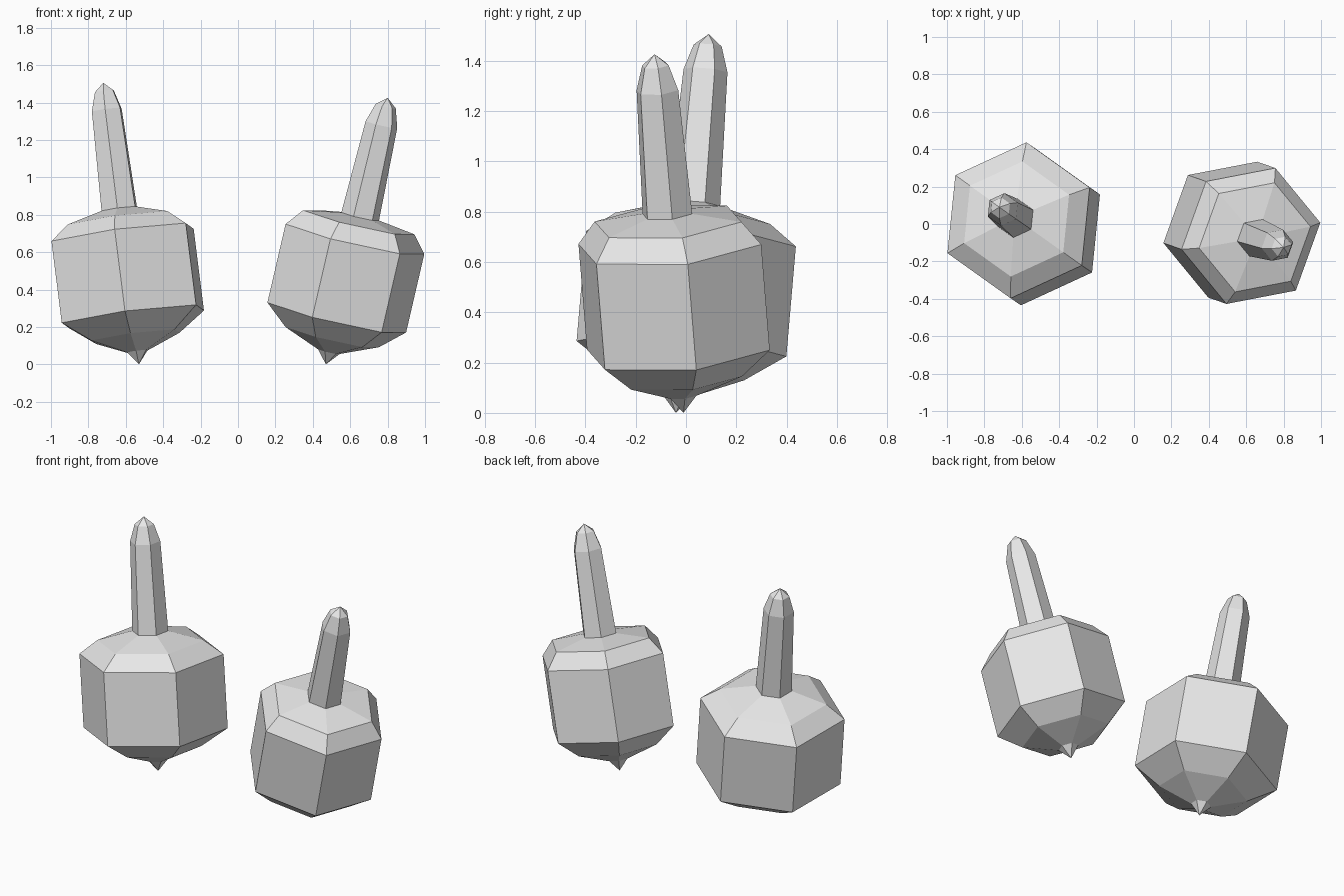
import bpy
import bmesh
from math import cos, sin, tau
from mathutils import Vector, Matrix

default = bpy.data.objects.get("Cube")
if default:
    bpy.data.objects.remove(default, do_unlink=True)

SIDES = 6

grey = bpy.data.materials.new("light_grey")
grey.use_nodes = True
grey.diffuse_color = (0.8, 0.8, 0.8, 1)
grey.node_tree.nodes["Principled BSDF"].inputs["Base Color"].default_value = grey.diffuse_color


def lathe(name, profile, frame):
    """Turn (radius, height) points into a six-sided solid; radius 0 is a point."""
    bm = bmesh.new()
    rings = []
    for r, h in profile:
        n = SIDES if r else 1
        rings.append([bm.verts.new((r * cos(tau * i / SIDES), r * sin(tau * i / SIDES), h))
                      for i in range(n)])
    for a, b in zip(rings, rings[1:]):
        for i in range(SIDES):
            j = (i + 1) % SIDES
            corners = [a[i % len(a)], a[j % len(a)], b[j % len(b)], b[i % len(b)]]
            bm.faces.new(list(dict.fromkeys(corners)))
    bmesh.ops.recalc_face_normals(bm, faces=bm.faces)
    mesh = bpy.data.meshes.new(name)
    bm.to_mesh(mesh)
    bm.free()
    mesh.materials.append(grey)
    obj = bpy.data.objects.new(name, mesh)
    obj.matrix_world = frame
    bpy.context.collection.objects.link(obj)


def spinning_top(side, foot, crown, corner, radius, shoulder, neck):
    """Leaning top from its foot point to its crown, one corner towards the given direction."""
    foot = Vector(foot)
    axis = Vector(crown) - foot
    length = axis.length
    z = axis.normalized()
    x = Vector(corner)
    x = (x - z * x.dot(z)).normalized()
    frame = Matrix((x, z.cross(x), z)).transposed().to_4x4()
    frame.translation = foot

    # Body: pointed foot, two lower slopes, straight sides, bevelled shoulder, shallow cap
    lathe(side + "_body", [(0, 0), (0.06, 0.07), (0.26, 0.15), (radius, 0.258),
                           (radius, shoulder), (0.31, 0.782), (0.1, neck)], frame)
    # Handle: slight taper and a faceted rounded end
    lathe(side + "_handle", [(0.105, neck - 0.005), (0.088, length - 0.147),
                             (0.056, length - 0.046), (0, length)], frame)


spinning_top("right", (-0.53, -0.04, 0), (-0.72, 0.09, 1.505),
             (0.385, 0.178, 0.035), 0.42, 0.70, 0.84)
spinning_top("left", (0.47, -0.01, 0), (0.8, -0.125, 1.425),
             (0.375, 0.072, -0.08), 0.386, 0.69, 0.815)
